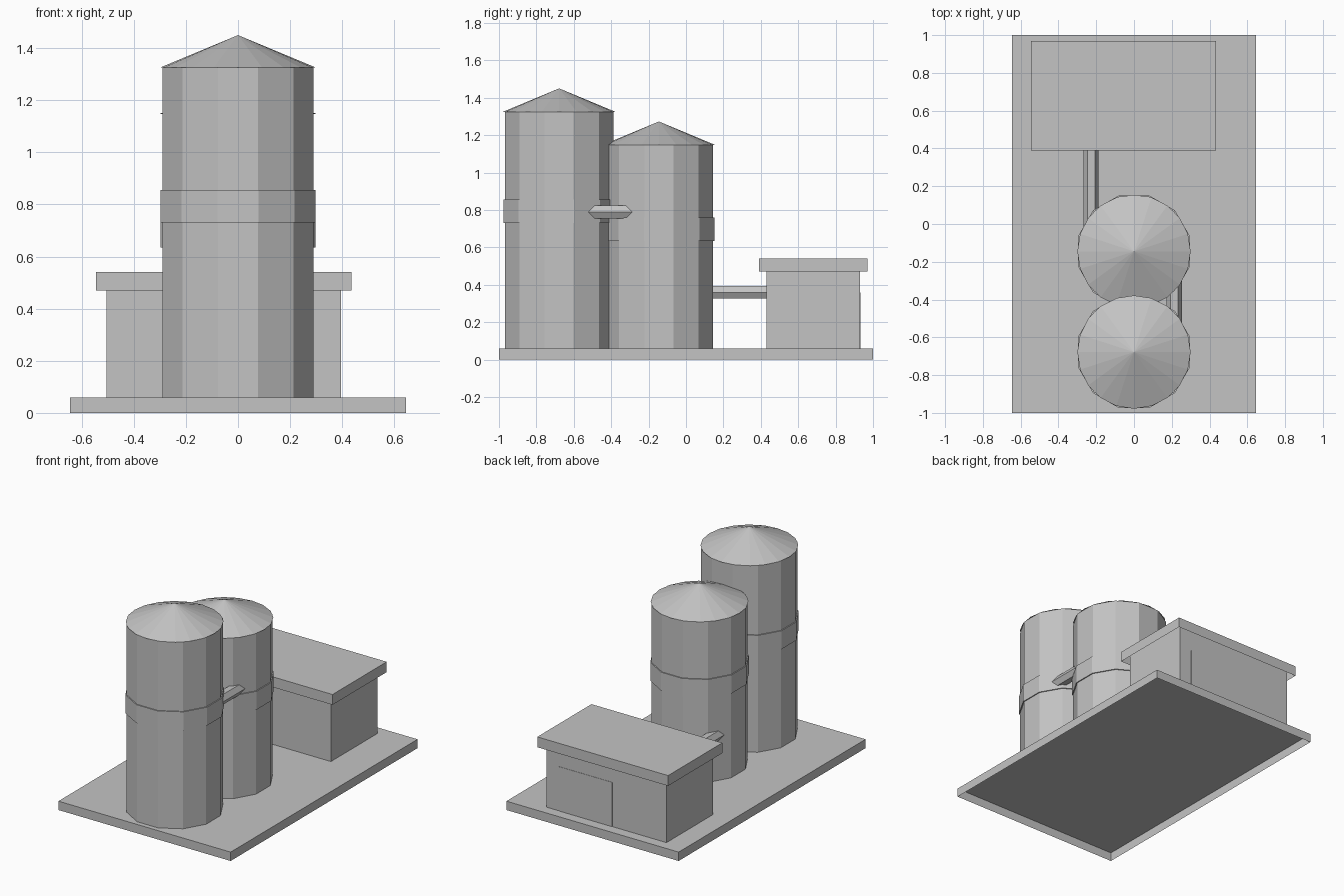
import bpy, bmesh
from math import pi
from mathutils import Matrix, Vector

cube = bpy.data.objects.get("Cube")
if cube:
    bpy.data.objects.remove(cube, do_unlink=True)

grey = bpy.data.materials.new("plain grey")
grey.use_nodes = True
COLOR = (0.55, 0.55, 0.55, 1)
grey.diffuse_color = COLOR
grey.node_tree.nodes["Principled BSDF"].inputs["Base Color"].default_value = COLOR


def finish(name, bm):
    mesh = bpy.data.meshes.new(name)
    bm.to_mesh(mesh)
    bm.free()
    mesh.materials.append(grey)
    obj = bpy.data.objects.new(name, mesh)
    bpy.context.collection.objects.link(obj)
    return obj


def box(name, low, high, open_bottom=False):
    low, high = Vector(low), Vector(high)
    bm = bmesh.new()
    place = Matrix.Translation((low + high) / 2) @ Matrix.Diagonal((*(high - low), 1))
    bmesh.ops.create_cube(bm, size=1, matrix=place)
    if open_bottom:
        bm.normal_update()
        under = [f for f in bm.faces if f.normal.z < -0.9]
        bmesh.ops.delete(bm, geom=under, context='FACES_ONLY')
    return finish(name, bm)


def round_part(name, sides, radius, top_radius, center, depth, turn):
    bm = bmesh.new()
    bmesh.ops.create_cone(bm, cap_ends=True, segments=sides, radius1=radius,
                          radius2=top_radius, depth=depth,
                          matrix=Matrix.Translation(center) @ turn)
    return finish(name, bm)


def upright(name, sides, radius, top_radius, y, z0, z1, angle=0):
    return round_part(name, sides, radius, top_radius, (0, y, (z0 + z1) / 2),
                      z1 - z0, Matrix.Rotation(angle, 4, 'Z'))


def pipe(name, x, z, y0, y1):
    # hexagonal duct along y with a flat top and bottom
    turn = Matrix.Rotation(pi / 2, 4, 'X') @ Matrix.Rotation(pi / 2, 4, 'Z')
    obj = round_part(name, 6, 0.04, 0.04, (x, (y0 + y1) / 2, z), y1 - y0, turn)
    # make sure a corner points sideways
    if max(v.co.x for v in obj.data.vertices) < x + 0.039:
        spin = (Matrix.Translation((x, 0, z)) @ Matrix.Rotation(pi / 2, 4, 'Y')
                @ Matrix.Translation((-x, 0, -z)))
        obj.data.transform(spin)
    return obj


# Ground slab, hollow underneath
GROUND = 0.06
box("ground_slab", (-0.645, -1, 0), (0.645, 1, GROUND), open_bottom=True)

# Two twelve-sided silos, each with a band and a conical roof
for label, y, eave, band in (("front", -0.678, 1.325, 0.73),
                             ("rear", -0.145, 1.148, 0.635)):
    upright(label + "_silo_wall", 12, 0.30, 0.30, y, GROUND, eave, pi / 12)
    upright(label + "_silo_band", 12, 0.307, 0.307, y, band, band + 0.125, pi / 12)
    upright(label + "_silo_roof", 20, 0.30, 0, y, eave, eave + 0.125)

# Connecting ducts
pipe("silo_duct", 0.213, 0.789, -0.60, -0.22)
pipe("shed_duct", -0.227, 0.36, -0.145, 0.48)

# Shed with an overhanging hollow roof and a rear door
box("shed_walls", (-0.505, 0.43, GROUND), (0.395, 0.93, 0.53))
box("shed_roof", (-0.545, 0.39, 0.47), (0.435, 0.97, 0.54), open_bottom=True)
box("shed_door", (-0.10, 0.926, GROUND), (0.30, 0.932, 0.36))
